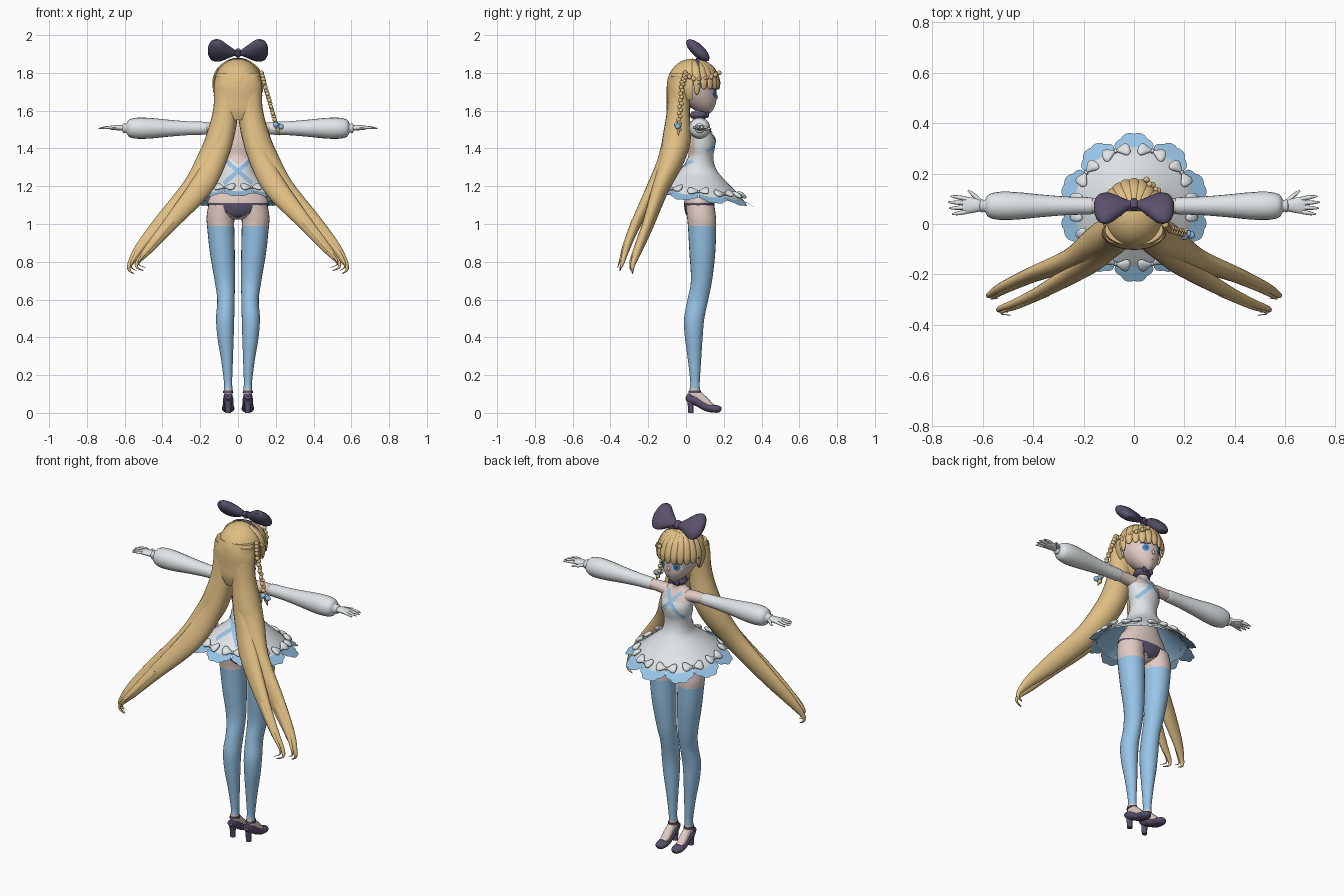
import bpy, bmesh, math
from math import sin, cos, pi, radians
from mathutils import Vector, Matrix
from mathutils.bvhtree import BVHTree

if "Cube" in bpy.data.objects:
    bpy.data.objects.remove(bpy.data.objects["Cube"])


def material(name, *rgb):
    color = [c ** 2.2 for c in rgb] + [1]
    m = bpy.data.materials.new(name)
    m.use_nodes = True
    m.diffuse_color = color
    m.node_tree.nodes["Principled BSDF"].inputs["Base Color"].default_value = color
    return m


HAIR = material("blonde hair", .87, .74, .51)
SKIN = material("skin", .88, .79, .76)
WHITE = material("white cloth", .90, .92, .93)
BLUE = material("light blue cloth", .59, .77, .91)
DARK = material("dark violet", .35, .32, .42)
IRIS = material("eye blue", .30, .55, .80)
X, Y, Z = Vector((1, 0, 0)), Vector((0, 1, 0)), Vector((0, 0, 1))


def loft(bm, sections, ref=X, axis=None, sub=4, sides=20, caps=True):
    """Smooth tube through sections (x, y, z, half width along ref, other half width)."""
    P = [Vector(s) for s in sections]
    pts = []
    for i in range(len(P) - 1):
        a, b, c, d = P[max(i - 1, 0)], P[i], P[i + 1], P[min(i + 2, len(P) - 1)]
        for k in range(sub):
            t = k / sub
            pts.append((b * 2 + (c - a) * t + (a * 2 - b * 5 + c * 4 - d) * t * t
                        + (b * 3 - a - c * 3 + d) * t ** 3) * .5)
    pts.append(P[-1])
    centers = [Vector(p[:3]) for p in pts]
    rings = []
    for i, p in enumerate(pts):
        t = axis or (centers[min(i + 1, len(pts) - 1)] - centers[max(i - 1, 0)]).normalized()
        u = (ref - t * ref.dot(t)).normalized()
        v = t.cross(u)
        rings.append([bm.verts.new(centers[i] + u * max(p[3], .001) * cos(2 * pi * j / sides)
                                   + v * max(p[4], .001) * sin(2 * pi * j / sides)) for j in range(sides)])
    for r, q in zip(rings, rings[1:]):
        for j in range(sides):
            bm.faces.new((r[j], r[j - 1], q[j - 1], q[j]))
    if caps:
        bm.faces.new(rings[0])
        bm.faces.new(rings[-1])


def finish(bm, name, *mats, rule=None, matrix=None):
    if matrix:
        bm.transform(matrix)
    bmesh.ops.recalc_face_normals(bm, faces=bm.faces)
    for f in bm.faces:
        f.smooth = True
        if rule:
            f.material_index = rule(f.calc_center_median())
    mesh = bpy.data.meshes.new(name)
    bm.to_mesh(mesh)
    bm.free()
    mesh.set_sharp_from_angle(angle=radians(50))
    for m in mats:
        mesh.materials.append(m)
    ob = bpy.data.objects.new(name, mesh)
    bpy.context.collection.objects.link(ob)
    return ob


def tube(name, sections, *mats, rule=None, **kw):
    bm = bmesh.new()
    loft(bm, sections, **kw)
    return finish(bm, name, *mats, rule=rule)


def upright(*rows):
    """Rows of (z, x, half width, back y, front y) turned into loft sections."""
    return [(x, (b + f) / 2, z, w, (f - b) / 2) for z, x, w, b, f in rows]


def surface(ob):
    bm = bmesh.new()
    bm.from_mesh(ob.data)
    tree = BVHTree.FromBMesh(bm)
    bm.free()
    return tree


def ribbon(name, tree, start, end, side, width, mat, lift=.004):
    """Flat band laid on a surface, seen along y."""
    a, b = Vector(start), Vector(end)
    n = (b - a).orthogonal().normalized() * width / 2
    bm, last = bmesh.new(), None
    for i in range(25):
        c = a.lerp(b, i / 24)
        hits = [tree.ray_cast(Vector((q.x, side, q.y)), Y * -side)[0] for q in (c + n, c - n)]
        pair = [bm.verts.new(h + Y * side * lift) for h in hits] if all(hits) else None
        if pair and last:
            bm.faces.new((last[0], last[1], pair[1], pair[0]))
        last = pair
    finish(bm, name, mat)


def disc(name, tree, x, z, rx, rz, lift, mat):
    """Thin ellipse laid on the front of the face."""
    bm = bmesh.new()
    rim = [(x + rx * cos(i * pi / 12), z + rz * sin(i * pi / 12)) for i in range(24)]
    v = [bm.verts.new(tree.ray_cast(Vector((p, 1, q)), -Y)[0] + Y * lift) for p, q in [(x, z)] + rim]
    for i in range(24):
        bm.faces.new((v[0], v[1 + i], v[1 + (i + 1) % 24]))
    finish(bm, name, mat)


def bow(name, mat, matrix):
    bm = bmesh.new()
    for s in (-1, 1):
        loft(bm, [(s * .01, 0, 0, .012, .012), (s * .05, 0, .01, .042, .026), (s * .10, 0, .02, .078, .034),
                  (s * .14, 0, .02, .07, .028), (s * .158, 0, .018, .03, .012)], ref=Z, axis=X, sub=3, sides=14)
    loft(bm, [(0, 0, -.024, .012, .012), (0, 0, 0, .02, .022), (0, 0, .024, .012, .012)], sub=3, sides=12)
    finish(bm, name, mat, matrix=matrix)


# Torso and dress share one skin, open at the hem and low at the back
def hem_tilt(bm):
    for v in bm.verts:
        v.co.z -= .1 * (v.co.y - .07) * min(max((1.3 - v.co.z) / .16, 0), 1)


def dress_rule(c):
    return int(c.z > 1.475 or (c.y < .05 and c.z > 1.31 + abs(c.x) * .9))


skirt = [(1.27, 0, .098, -.045, .175), (1.22, 0, .155, -.10, .225), (1.17, 0, .215, -.153, .285),
         (1.138, 0, .246, -.18, .312)]
bm = bmesh.new()
loft(bm, upright((1.60, 0, .028, .045, .10), (1.55, 0, .034, .035, .10), (1.53, 0, .07, .03, .105),
                 (1.50, 0, .095, .02, .125), (1.45, 0, .094, .012, .152), (1.41, 0, .09, .01, .154),
                 (1.36, 0, .078, .012, .145), (1.31, 0, .08, -.012, .152), *skirt),
     axis=-Z, sub=6, sides=48, caps=False)
hem_tilt(bm)
dress = finish(bm, "dress_and_torso", WHITE, SKIN, rule=dress_rule)
bm = bmesh.new()
loft(bm, upright(*[(z, x, w - .006, b + .006, f - .006) for z, x, w, b, f in skirt]),
     axis=-Z, sides=48, caps=False)
hem_tilt(bm)
finish(bm, "skirt_lining", BLUE)
body_tree = surface(dress)
for s in (-1, 1):
    ribbon("chest_strap", body_tree, (-s * .045, 1.525), (s * .088, 1.37), 1, .02, BLUE, .004 + s * .001)
    ribbon("back_strap", body_tree, (-s * .07, 1.34), (s * .075, 1.215), -1, .022, BLUE, .004 + s * .001)

# Scalloped hem petals with small bows between them
for i in range(10):
    ang = pi / 2 + i * pi / 5
    bm, verts = bmesh.new(), []
    for k in range(60):
        p = 2 * pi * k / 60
        scallop = .88 + .12 * abs(sin(p * 4))
        r = max(.243 + .055 * scallop * cos(p), .212)
        a = ang + .082 * scallop * sin(p) / r
        x, y = r * cos(a), .066 + r * sin(a)
        verts.append(bm.verts.new((x, y, 1.150 - .62 * (r - .245) - .1 * (y - .07))))
    bm.faces.new(verts)
    finish(bm, "hem_petal", BLUE)
    a = ang + pi / 10
    y = .066 + .235 * sin(a)
    m = (Matrix.Translation((.235 * cos(a), y, 1.172 - .1 * (y - .07))) @ Matrix.Rotation(a - pi / 2, 4, "Z")
         @ Matrix.Rotation(radians(55), 4, "X") @ Matrix.Scale(.36, 4))
    bow("hem_bow", WHITE, m)

# Hips with underwear
tube("hips", upright((1.025, 0, .03, .03, .11), (1.05, 0, .10, .0, .145), (1.10, 0, .158, -.01, .152),
                     (1.15, 0, .145, -.005, .145), (1.21, 0, .105, .005, .14), (1.28, 0, .075, .01, .135)),
     SKIN, DARK, rule=lambda c: int(1.03 + .42 * abs(c.x) < c.z < 1.115), axis=Z, sub=8, sides=40)

for s in (-1, 1):
    # Legs: stocking below, skin above
    tube("leg", upright((1.10, s * .085, .072, .0, .15), (1.04, s * .092, .074, .005, .158),
                        (.99, s * .092, .072, .01, .16), (.85, s * .083, .066, .018, .155),
                        (.70, s * .070, .054, .026, .138), (.60, s * .064, .046, .008, .118),
                        (.50, s * .068, .048, -.010, .097), (.40, s * .066, .043, -.006, .088),
                        (.28, s * .058, .031, .010, .080), (.17, s * .053, .022, .022, .073),
                        (.13, s * .052, .022, .02, .073), (.08, s * .052, .022, .012, .075)),
         BLUE, SKIN, rule=lambda c: int(c.z > .99 or c.z < .13), axis=-Z, sub=5, sides=24)
    tube("foot", [(s * .052, .04, .105, .022, .028), (s * .052, .07, .085, .024, .026),
                  (s * .052, .115, .05, .026, .02), (s * .052, .14, .035, .02, .012)], SKIN)
    tube("shoe", [(s * .052, .002, .088, .018, .016), (s * .052, .03, .075, .027, .027),
                  (s * .052, .07, .052, .028, .022), (s * .052, .11, .03, .031, .022),
                  (s * .052, .15, .022, .033, .021), (s * .052, .178, .019, .024, .017),
                  (s * .052, .187, .017, .01, .008)], DARK)
    tube("shoe_heel", upright((.09, s * .052, .024, .0, .055), (.05, s * .052, .017, .008, .042),
                              (0, s * .052, .015, .012, .04)), DARK, axis=-Z, sides=12)
    tube("ankle_strap", upright((.118, s * .052, .026, .015, .078), (.106, s * .052, .027, .012, .080)),
         DARK, axis=-Z, sub=1)
    # Arms, puffed sleeves and gloved hands
    tube("upper_arm", [(s * .06, .07, 1.495, .04, .035), (s * .10, .072, 1.505, .034, .032),
                       (s * .22, .072, 1.508, .028, .028)], SKIN, ref=Y)
    tube("sleeve", [(s * x, .072, 1.507, r, r) for x, r in
                    ((.165, .031), (.18, .034), (.27, .037), (.37, .045), (.46, .054), (.53, .056),
                     (.575, .046), (.592, .024), (.605, .026), (.612, .018))], WHITE, ref=Y, axis=X * s)
    bm = bmesh.new()
    loft(bm, [(s * .59, .072, 1.507, .018, .015), (s * .63, .074, 1.51, .028, .015),
              (s * .665, .074, 1.51, .033, .012), (s * .68, .074, 1.51, .026, .008)], ref=Y, sides=14)
    for k, length in enumerate((.052, .064, .068, .058)):
        y, spread = .049 + k * .017, (k - 1.5) * .007
        loft(bm, [(s * .665, y, 1.512, .009, .009), (s * (.665 + length * .6), y + spread * .6, 1.51, .008, .007),
                  (s * (.67 + length), y + spread, 1.505, .003, .003)], ref=Y, sides=8)
    loft(bm, [(s * .605, .085, 1.507, .01, .01), (s * .63, .11, 1.505, .009, .009),
              (s * .658, .133, 1.503, .004, .004)], ref=Z, sides=8)
    finish(bm, "gloved_hand", WHITE)

# Collar
tube("collar", upright((1.558, 0, .036, .03, .105), (1.575, 0, .05, .02, .118), (1.595, 0, .04, .03, .108)),
     DARK, axis=Z)
bow("collar_bow", DARK, Matrix.Translation((0, .115, 1.575)) @ Matrix.Scale(.22, 4))

# Head and face
head = tube("head", upright((1.582, 0, .008, .095, .120), (1.595, 0, .03, .06, .137), (1.62, 0, .058, .02, .151),
                            (1.65, 0, .08, -.02, .160), (1.69, 0, .098, -.05, .161), (1.74, 0, .106, -.07, .163),
                            (1.80, 0, .098, -.06, .155), (1.85, 0, .05, -.02, .1)), SKIN, axis=Z, sides=40)
face = surface(head)
tube("nose", [(0, .156, 1.69, .006, .004), (0, .164, 1.67, .008, .007), (0, .156, 1.662, .004, .003)], SKIN, sides=10)
disc("mouth", face, 0, 1.63, .011, .002, .002, DARK)
for s in (-1, 1):
    disc("eye_white", face, s * .046, 1.692, .025, .023, .002, WHITE)
    disc("iris", face, s * .044, 1.691, .018, .021, .004, IRIS)
    disc("pupil", face, s * .044, 1.691, .008, .011, .006, DARK)
    disc("upper_lash", face, s * .047, 1.715, .027, .005, .006, DARK)
    tube("ear", [(s * .095, .025, 1.665, .006, .006), (s * .107, .02, 1.685, .01, .016),
                 (s * .105, .012, 1.715, .006, .012)], SKIN, sides=10)

# Hair cap, cut open over the face
bm = bmesh.new()
bmesh.ops.create_uvsphere(bm, u_segments=48, v_segments=32, radius=1, matrix=Matrix.Translation((0, .035, 1.735))
                          @ Matrix.Diagonal((.127, .136, .14, 1)))
bmesh.ops.delete(bm, geom=[f for f in bm.faces if f.calc_center_median().z < 1.765 and
                           f.calc_center_median().y > .03 or f.calc_center_median().z < 1.66], context="FACES")
finish(bm, "hair_cap", HAIR)
tube("back_hair", upright((1.80, 0, .115, -.085, .04), (1.74, 0, .126, -.101, .035), (1.66, 0, .128, -.102, .03),
                          (1.60, 0, .12, -.102, .02), (1.55, 0, .05, -.09, .0)), HAIR, axis=-Z, sides=32)

# Fringe strands
for deg in range(-80, 81, 16):
    a = radians(deg)
    tip = -22 if abs(deg) > 75 else -9
    secs = []
    for e, w, d in ((68, .012, .006), (40, .023, .01), (12, .021, .01), (tip * .6, .014, .007), (tip, .002, .002)):
        e = radians(e)
        secs.append((.129 * sin(a) * cos(e), .035 + .138 * cos(a) * cos(e), 1.735 + .14 * sin(e), w, d))
    tube("fringe_strand", secs, HAIR, ref=Vector((cos(a), -sin(a), 0)), sides=10)

# Long twin tails: outer and inner lock, with curled wisps
OUTER = [(.066, -.03, 1.78, .05, .055), (.066, -.04, 1.60, .06, .066), (.098, -.05, 1.45, .075, .073),
         (.145, -.075, 1.34, .065, .072), (.235, -.135, 1.19, .045, .062), (.40, -.20, 1.00, .03, .05),
         (.515, -.25, .87, .022, .032), (.57, -.28, .79, .013, .015), (.575, -.283, .755, .007, .007),
         (.55, -.283, .738, .002, .002)]
INNER = [(.055, -.05, 1.70, .04, .05), (.07, -.06, 1.50, .055, .055), (.12, -.10, 1.34, .05, .06),
         (.20, -.17, 1.19, .038, .06), (.36, -.265, 1.00, .026, .038), (.47, -.315, .87, .018, .024),
         (.53, -.335, .80, .011, .012), (.535, -.345, .77, .006, .006), (.50, -.35, .753, .002, .002)]
for s in (-1, 1):
    for name, lock in (("outer_hair_lock", OUTER), ("inner_hair_lock", INNER)):
        tube(name, [(s * x, *rest) for x, *rest in lock], HAIR, ref=Y, sub=5)
        tube("hair_wisp", [(s * (x - .012), y - .012, z + .015, a * .5, b * .5) for x, y, z, a, b in lock[-5:]],
             HAIR, ref=Y, sides=8)


# Braids on one side, with blue beads
def beads(name, path, size, count, mat):
    bm = bmesh.new()
    P = [Vector(p) for p in path]
    for i in range(count):
        t = i / (count - 1) * (len(P) - 1)
        k = min(int(t), len(P) - 2)
        c = P[k].lerp(P[k + 1], t - k) + Y * (.004 if i % 2 else -.004)
        bmesh.ops.create_icosphere(bm, subdivisions=2, radius=size, matrix=Matrix.Translation(c))
    finish(bm, name, mat)


beads("hanging_braid", [(.125, 0, 1.80), (.14, -.02, 1.74), (.175, -.03, 1.62), (.21, -.04, 1.50)], .0125, 22, HAIR)
beads("crown_braid", [(.122, 0, 1.79), (.128, .05, 1.765), (.10, .125, 1.775), (.05, .172, 1.80)], .0125, 14, HAIR)
beads("braid_beads", [(.20, -.045, 1.525), (.228, -.04, 1.515)], .015, 3, BLUE)
tube("braid_end", [(.21, -.04, 1.51, .012, .012), (.222, -.04, 1.47, .002, .002)], HAIR, ref=Y, sides=10)

# Hair band and large bow
band = [(.131 * cos(t), .062, 1.735 + .141 * sin(t), .010, .004) for t in (pi * k / 16 for k in range(0, 17))]
tube("hair_band", band, DARK, ref=Y, sub=2, sides=10)
bow("head_bow", DARK, Matrix.Translation((0, .078, 1.905)) @ Matrix.Rotation(radians(47), 4, "X"))
